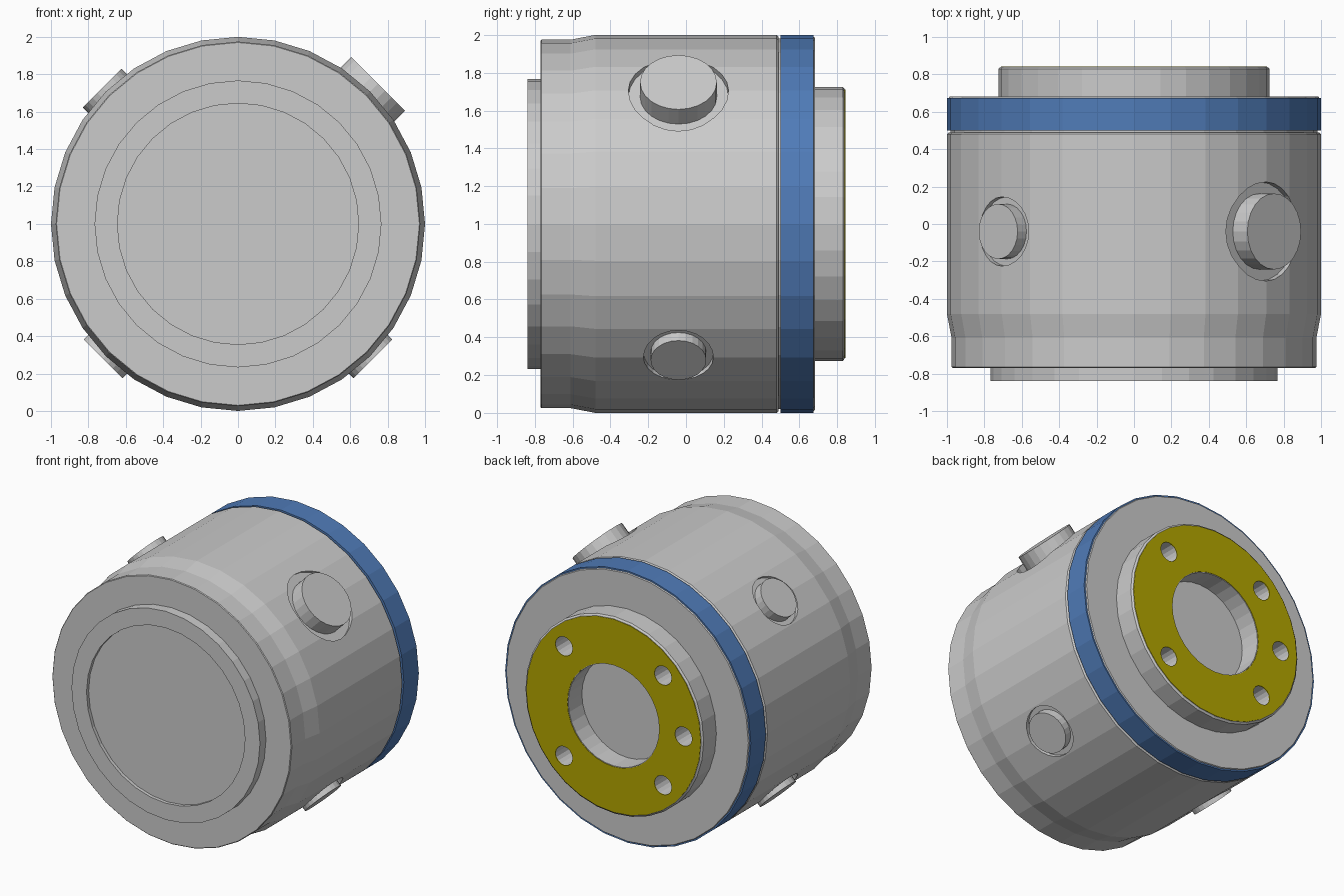
import bpy, bmesh, math
from mathutils import Vector, Matrix

if "Cube" in bpy.data.objects:
    bpy.data.objects.remove(bpy.data.objects["Cube"])

CENTRE = Vector((0, 0, 1))


def material(name, colour):
    m = bpy.data.materials.new(name)
    m.diffuse_color = (*colour, 1)
    m.use_nodes = True
    m.node_tree.nodes["Principled BSDF"].inputs["Base Color"].default_value = m.diffuse_color
    return m


def finish(name, bm, mat=None):
    bmesh.ops.recalc_face_normals(bm, faces=bm.faces)
    me = bpy.data.meshes.new(name)
    bm.to_mesh(me)
    bm.free()
    ob = bpy.data.objects.new(name, me)
    bpy.context.collection.objects.link(ob)
    if mat:
        me.materials.append(mat)
    return ob


def lathe(name, profile, closed=False, mat=None, sides=32):
    """Turn (radius, y) points around the y axis through CENTRE."""
    bm = bmesh.new()
    rings = []
    for r, y in profile:
        ring = []
        for i in range(sides):
            a = 2 * math.pi * i / sides
            ring.append(bm.verts.new(CENTRE + Vector((r * math.cos(a), y, r * math.sin(a)))))
        rings.append(ring)
    pairs = list(zip(rings, rings[1:]))
    if closed:
        pairs.append((rings[-1], rings[0]))
    else:
        bm.faces.new(rings[0])
        bm.faces.new(rings[-1])
    for p, q in pairs:
        for i in range(sides):
            j = (i + 1) % sides
            bm.faces.new((p[i], p[j], q[j], q[i]))
    return finish(name, bm, mat)


def cylinder(name, radius, start, end, sides=24):
    """Solid cylinder between two points."""
    axis = end - start
    bm = bmesh.new()
    rot = axis.to_track_quat('Z', 'Y').to_matrix().to_4x4()
    bmesh.ops.create_cone(bm, cap_ends=True, segments=sides, radius1=radius, radius2=radius,
                          depth=axis.length, matrix=Matrix.Translation((start + end) / 2) @ rot)
    return finish(name, bm)


def cut(target, cutter):
    cutter.hide_render = True
    cutter.display_type = 'WIRE'
    mod = target.modifiers.new(cutter.name, 'BOOLEAN')
    mod.operation = 'DIFFERENCE'
    mod.solver = 'EXACT'
    mod.object = cutter


blue = material("blue", (0.08, 0.2, 0.48))
yellow = material("yellow", (0.45, 0.38, 0.0))

# Main housing, stepped at the front and grooved before the blue band
body = lathe("housing", [(0.97, -0.77), (0.975, -0.765), (0.975, -0.61), (1.0, -0.48),
                         (1.0, 0.48), (0.99, 0.49), (0.98, 0.49), (0.98, 0.675),
                         (0.99, 0.675), (0.985, 0.682)])

# Blue band near the back
lathe("blue_band", [(0.95, 0.5), (1.0, 0.5), (1.0, 0.674), (0.95, 0.674)], True, blue)

# Front rim with a shallow recessed cover
lathe("front_rim", [(0.645, -0.76), (0.767, -0.76), (0.767, -0.84), (0.645, -0.84)], True)
lathe("front_cover", [(0.65, -0.76), (0.65, -0.815)])

# Rear mounting boss and its yellow face plate
boss = lathe("mounting_boss", [(0.37, 0.675), (0.725, 0.675), (0.725, 0.83),
                               (0.712, 0.84), (0.37, 0.84)], True)
plate = lathe("mounting_plate", [(0.375, 0.836), (0.71, 0.836), (0.71, 0.843), (0.375, 0.843)],
              True, yellow)

# Four bolt holes and one locating hole
for i, deg in enumerate((45, 135, 180, 225, 315)):
    a = math.radians(deg)
    p = CENTRE + Vector((0.57 * math.cos(a), 0, 0.57 * math.sin(a)))
    hole = cylinder(f"hole_cutter_{i}", 0.07, p + Vector((0, 0.6, 0)), p + Vector((0, 0.9, 0)), 16)
    cut(boss, hole)
    cut(plate, hole)

# Side caps in flat counterbores: one large, three small
for i, (deg, r, bore, floor, top) in enumerate(((45, 0.203, 0.265, 0.95, 1.06),
                                                (135, 0.147, 0.185, 0.96, 1.027),
                                                (225, 0.147, 0.185, 0.96, 1.02),
                                                (315, 0.147, 0.185, 0.96, 1.02))):
    a = math.radians(deg)
    d = Vector((math.cos(a), 0, math.sin(a)))
    base = CENTRE + Vector((0, -0.04, 0))
    cut(body, cylinder(f"bore_cutter_{i}", bore, base + d * floor, base + d * 1.2))
    cylinder(f"side_cap_{i}", r, base + d * (floor - 0.03), base + d * top)
